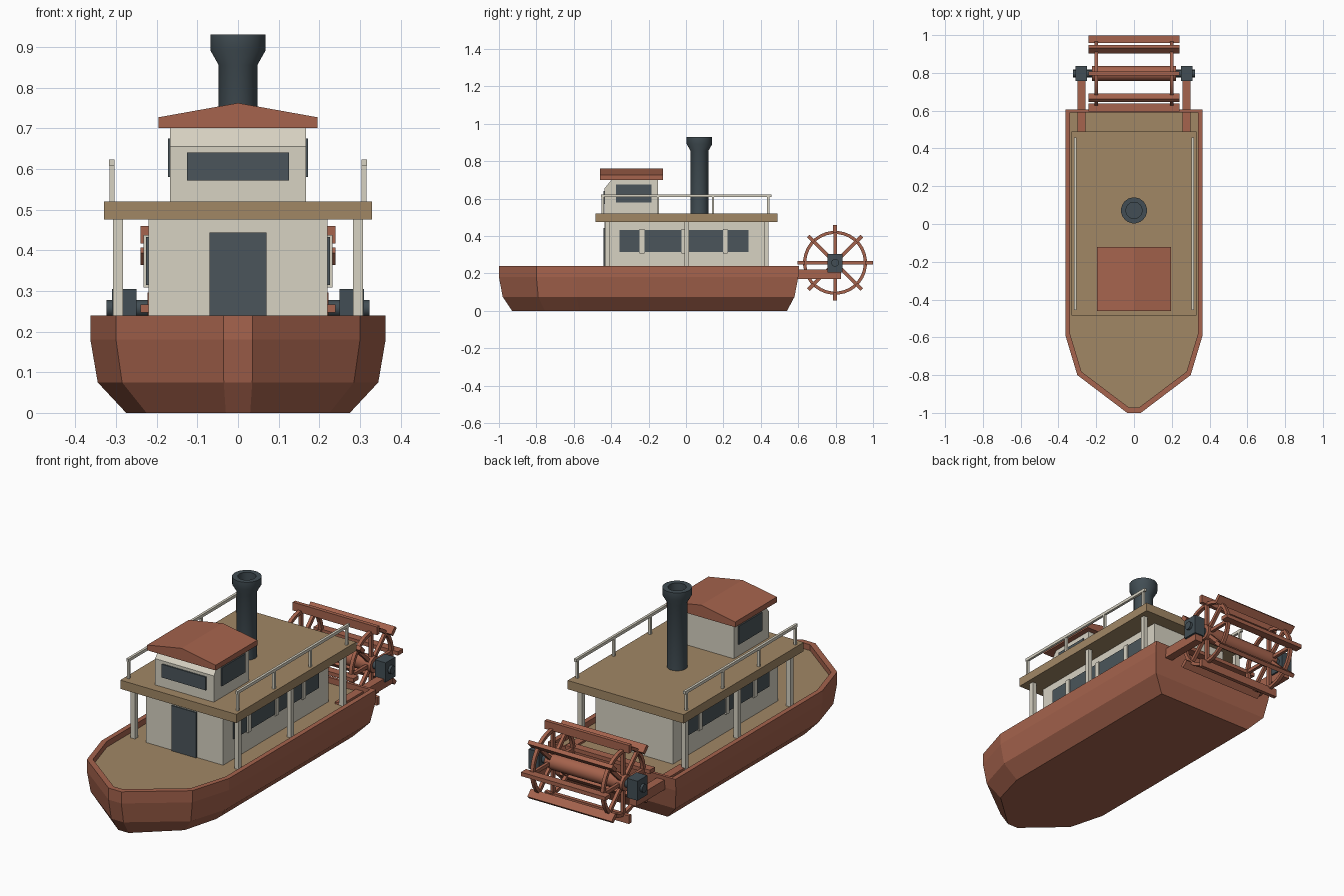
import bpy, bmesh, math
from mathutils import Matrix, Vector

cube = bpy.data.objects.get("Cube")
if cube:
    bpy.data.objects.remove(cube, do_unlink=True)


def material(name, srgb):
    m = bpy.data.materials.new(name)
    m.use_nodes = True
    col = [(c / 255) ** 2.2 for c in srgb] + [1]
    m.diffuse_color = col
    m.node_tree.nodes["Principled BSDF"].inputs["Base Color"].default_value = col
    return m


RED = material("red_brown_paint", (164, 99, 78))
WOOD = material("deck_wood", (160, 134, 101))
CREAM = material("cream_paint", (214, 209, 193))
IRON = material("dark_iron", (68, 79, 85))
GLASS = material("dark_glass", (76, 86, 91))


def finish(name, bm, mats, smooth=False):
    bmesh.ops.recalc_face_normals(bm, faces=bm.faces)
    me = bpy.data.meshes.new(name)
    bm.to_mesh(me)
    bm.free()
    for m in mats:
        me.materials.append(m)
    ob = bpy.data.objects.new(name, me)
    bpy.context.collection.objects.link(ob)
    if smooth:
        bpy.ops.object.select_all(action='DESELECT')
        ob.select_set(True)
        bpy.context.view_layer.objects.active = ob
        bpy.ops.object.shade_smooth_by_angle(angle=math.radians(30))
    return ob


def loft(name, rings, mats, smooth=False, closed=False):
    """Skin closed rings of points; cap both ends, or join last to first."""
    bm = bmesh.new()
    vs = [[bm.verts.new(p) for p in r] for r in rings]
    n = len(vs[0])
    pairs = list(zip(vs, vs[1:])) + ([(vs[-1], vs[0])] if closed else [])
    for a, b in pairs:
        for i in range(n):
            j = (i + 1) % n
            bm.faces.new((a[i], a[j], b[j], b[i]))
    if not closed:
        bm.faces.new(vs[0])
        bm.faces.new(vs[-1]).material_index = len(mats) - 1
    return finish(name, bm, mats, smooth)


def box(name, x, y, z, mat):
    """Box from (min, max) ranges."""
    ring = lambda h: [(x[0], y[0], h), (x[1], y[0], h), (x[1], y[1], h), (x[0], y[1], h)]
    return loft(name, [ring(z[0]), ring(z[1])], [mat])


def lathe(name, profile, centre, mat, axis='Z', closed=False, n=20):
    """Turn (radius, height) pairs round an axis through centre."""
    turn = Matrix.Rotation(math.pi / 2, 3, 'Y') if axis == 'X' else Matrix.Identity(3)
    rings = []
    for r, h in profile:
        angles = [math.tau * (i + .5) / n for i in range(n)]
        rings.append([Vector(centre) + turn @ Vector((r * math.cos(a), r * math.sin(a), h))
                      for a in angles])
    return loft(name, rings, [mat], True, closed)


# Hull with bulwark and sunken main deck
def hull_ring(z, half, shoulder_y, knuckle, knuckle_y, stem, stem_y, stern_y):
    side = [(half, stern_y), (half, shoulder_y), (knuckle, knuckle_y), (stem, stem_y)]
    return [(x, y, z) for x, y in side] + [(-x, y, z) for x, y in reversed(side)]


loft("hull", [
    hull_ring(0, .275, -.57, .225, -.755, .03, -.93, .54),
    hull_ring(.075, .345, -.585, .285, -.79, .035, -.98, .58),
    hull_ring(.18, .363, -.59, .30, -.80, .036, -1, .60),
    hull_ring(.24, .363, -.59, .30, -.80, .036, -1, .605),
    hull_ring(.24, .338, -.583, .278, -.782, .026, -.972, .59),
    hull_ring(.21, .338, -.583, .278, -.782, .026, -.972, .59),
], [RED, WOOD])

# Cabin and upper deck
box("cabin", (-.22, .22), (-.435, .42), (.205, .48), CREAM)
box("cabin_door", (-.07, .07), (-.442, -.434), (.21, .443), GLASS)
box("upper_deck", (-.33, .33), (-.485, .49), (.475, .52), WOOD)

# Wheelhouse with sloped brow
brow = [(-.435, .515), (-.15, .515), (-.15, .705), (-.395, .705), (-.435, .655)]
loft("wheelhouse", [[(s * .167, y, z) for y, z in brow] for s in (-1, 1)], [CREAM])
box("wheelhouse_front_window", (-.125, .125), (-.442, -.434), (.572, .64), GLASS)
gable = [(-.195, .70), (.195, .70), (.195, .727), (0, .762), (-.195, .727)]
loft("wheelhouse_roof", [[(x, y, z) for x, z in gable] for y in (-.46, -.122)], [RED])

# Chimney with flared hollow cap
lathe("chimney", [(.048, .515), (.048, .855), (.069, .892), (.069, .93),
                  (.043, .93), (.043, .89)], (0, .072, 0), IRON)

# Parts on both sides
for side, s in (("left", 1), ("right", -1)):
    def sided(name, x, y, z, mat):
        box(f"{side}_{name}", sorted((s * x[0], s * x[1])), y, z, mat)

    sided("cabin_window", (.219, .226), (-.355, .335), (.315, .433), GLASS)
    for y in (-.235, -.01, .21):
        sided("window_mullion", (.219, .232), (y - .013, y + .013), (.308, .437), CREAM)
    sided("wheelhouse_window", (.166, .172), (-.375, -.185), (.58, .675), GLASS)
    for y in (-.422, .005, .43):
        sided("deck_post", (.283, .307), (y - .012, y + .012), (.205, .48), CREAM)

    # Railing
    sided("handrail", (.304, .317), (-.455, .457), (.608, .623), CREAM)
    for i in range(4):
        y = -.445 + i * .295
        sided("rail_post", (.304, .316), (y - .006, y + .006), (.515, .612), CREAM)

    # Paddle wheel bearers
    sided("wheel_beam", (.257, .30), (.42, .83), (.17, .22), RED)
    sided("wheel_bearing", (.249, .31), (.757, .837), (.205, .305), IRON)

# Paddle wheel
HUB = Vector((0, .797, .257))
lathe("wheel_axle", [(.021, -.323), (.021, .323)], HUB, IRON, 'X', n=12)
lathe("wheel_drum", [(.04, -.222), (.04, .222)], HUB, RED, 'X', n=16)
for s in (-1, 1):
    x = s * .2
    lathe("wheel_rim", [(.154, x - .009), (.171, x - .009), (.171, x + .009), (.154, x + .009)],
          HUB, RED, 'X', closed=True, n=32)
for i in range(8):
    turn = Matrix.Translation(HUB) @ Matrix.Rotation(i * math.tau / 8, 4, 'X')
    blade = box("paddle_blade", (-.24, .24), (-.01, .01), (.16, .202), RED)
    blade.matrix_world = turn
    for s in (-.2, .2):
        spoke = box("wheel_spoke", (s - .008, s + .008), (-.009, .009), (.03, .17), RED)
        spoke.matrix_world = turn
